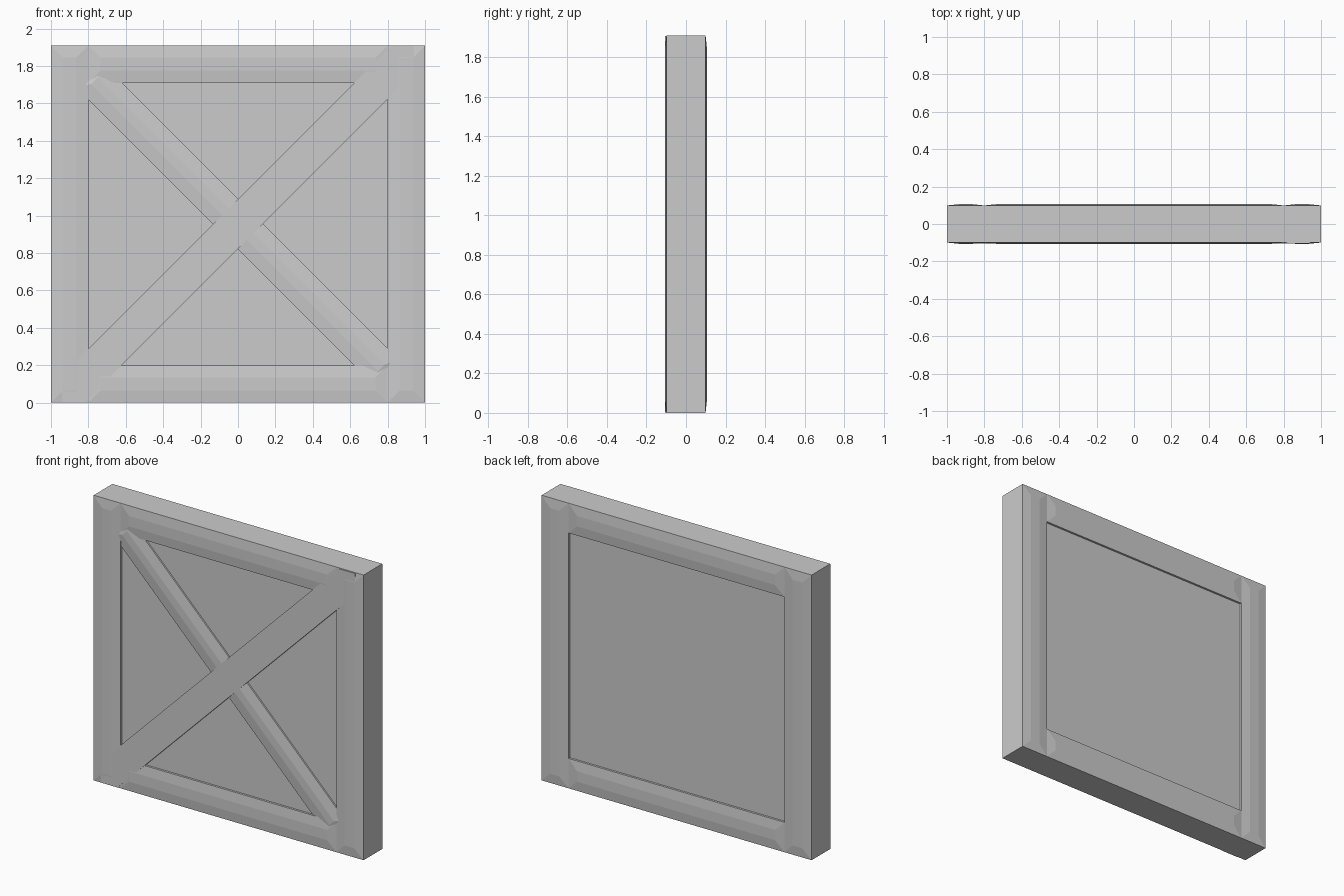
import bpy, bmesh
from math import radians, sin, cos

if "Cube" in bpy.data.objects:
    bpy.data.objects.remove(bpy.data.objects["Cube"])

H = 1.91      # panel height
W = 0.20      # frame board width


def loft(name, rings):
    """Closed solid through stacked outlines; each ring is (outline of x,z, depth y)."""
    bm = bmesh.new()
    loops = [[bm.verts.new((x, y, z)) for x, z in pts] for pts, y in rings]
    n = len(loops[0])
    for a, b in zip(loops, loops[1:]):
        for i in range(n):
            bm.faces.new((a[i], a[(i + 1) % n], b[(i + 1) % n], b[i]))
    bm.faces.new(loops[0])
    bm.faces.new(loops[-1])
    bmesh.ops.recalc_face_normals(bm, faces=bm.faces)
    me = bpy.data.meshes.new(name)
    bm.to_mesh(me)
    bm.free()
    ob = bpy.data.objects.new(name, me)
    bpy.context.collection.objects.link(ob)
    return ob


def rect(cx, cz, length, width, angle=0):
    c, s = cos(radians(angle)), sin(radians(angle))
    pts = []
    for u, v in ((-1, -1), (1, -1), (1, 1), (-1, 1)):
        u, v = u * length / 2, v * width / 2
        pts.append((cx + u * c - v * s, cz + u * s + v * c))
    return pts


def frame_board(name, cx, cz, length, width):
    """Full-depth board with shallow wide chamfers on front and back."""
    inner = rect(cx, cz, length - 0.13, width - 0.13)
    outer = rect(cx, cz, length, width)
    loft(name, [(inner, -0.106), (outer, -0.099), (outer, 0.099), (inner, 0.106)])


# frame
for side, sx in (("left", -1), ("right", 1)):
    frame_board("stile_" + side, sx * (1 - W / 2), H / 2, W, H)
for side, z in (("bottom", W / 2), ("top", H - W / 2)):
    frame_board("rail_" + side, 0, z, 2 - 2 * W, W)

# recessed centre panel
p = rect(0, H / 2, 1.7, 1.6)
loft("centre_panel", [(p, -0.085), (p, 0.085)])

# chamfered rear brace, running from top left to bottom right
o = rect(0, H / 2, 2.25, 0.19, -45)
i = rect(0, H / 2, 2.17, 0.05, -45)
loft("brace_rear", [(i, -0.1045), (o, -0.095), (o, -0.06)])

# flat front brace, trimmed to the frame's corners
a, e, m = 0.133, 0.94, H / 2
b = [(-e, -e + a), (-e, -m + 0.003), (-m + 0.003 + a, -m + 0.003)]
b += [(-x, -z) for x, z in b]
b = [(x, z + m) for x, z in b]
loft("brace_front", [(b, -0.1055), (b, -0.06)])
